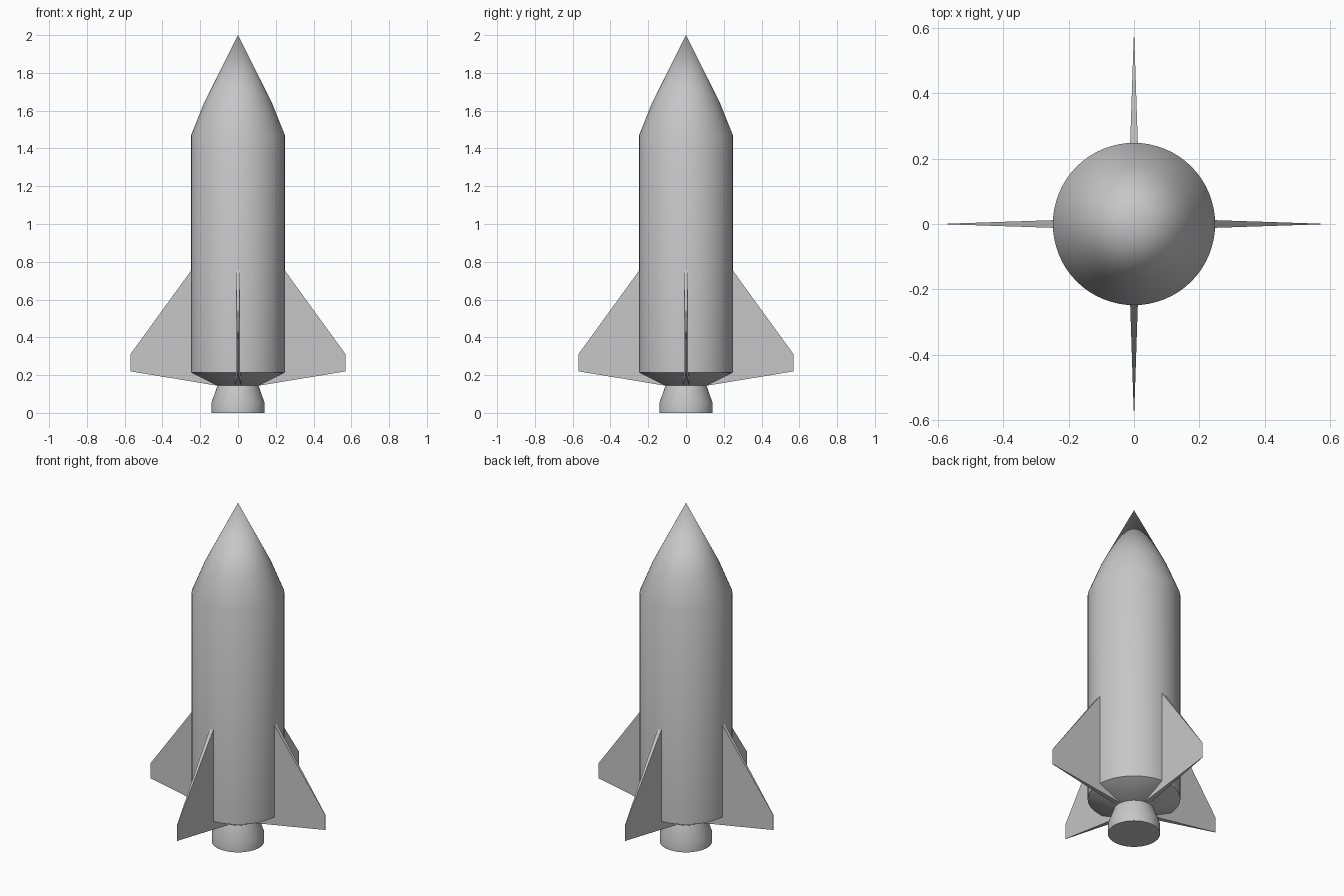
import bpy, bmesh, math
from mathutils import Matrix

cube = bpy.data.objects.get("Cube")
if cube:
    bpy.data.objects.remove(cube, do_unlink=True)

GREY = (0.57, 0.57, 0.57, 1)
grey = bpy.data.materials.new("plain grey")
grey.use_nodes = True
grey.diffuse_color = GREY
grey.node_tree.nodes["Principled BSDF"].inputs["Base Color"].default_value = GREY
SIDES = 64


def finish(bm, name, smooth):
    """Turn a bmesh into a named, coloured object."""
    bmesh.ops.remove_doubles(bm, verts=bm.verts, dist=0.0001)
    bmesh.ops.recalc_face_normals(bm, faces=bm.faces)
    mesh = bpy.data.meshes.new(name)
    bm.to_mesh(mesh)
    bm.free()
    mesh.materials.append(grey)
    obj = bpy.data.objects.new(name, mesh)
    bpy.context.collection.objects.link(obj)
    if smooth:
        bpy.ops.object.select_all(action="DESELECT")
        obj.select_set(True)
        bpy.context.view_layer.objects.active = obj
        bpy.ops.object.shade_smooth_by_angle(angle=math.radians(30))
    return obj


def lathe(name, profile):
    """Spin a profile of (radius, height) points around the z axis."""
    bm = bmesh.new()
    verts = [bm.verts.new((r, 0, z)) for r, z in profile]
    edges = [bm.edges.new(pair) for pair in zip(verts, verts[1:])]
    bmesh.ops.spin(bm, geom=verts + edges, cent=(0, 0, 0), axis=(0, 0, 1),
                   angle=math.tau, steps=SIDES, use_duplicate=False)
    return finish(bm, name, True)


def fin(name, angle):
    """Wedge-shaped fin, thick at the root and sharp at the tip."""
    outline = [(0.115, 0.145), (0.57, 0.22), (0.57, 0.31), (0.247, 0.755), (0.115, 0.755)]
    bm = bmesh.new()
    sides = []
    for side in (-1, 1):
        ring = []
        for r, z in outline:
            half = 0.001 + 0.033 * (0.57 - r)
            ring.append(bm.verts.new((r, side * half, z)))
        bm.faces.new(ring)
        sides.append(ring)
    a, b = sides
    for i in range(len(a)):
        j = (i + 1) % len(a)
        bm.faces.new((a[i], a[j], b[j], b[i]))
    bmesh.ops.transform(bm, matrix=Matrix.Rotation(angle, 4, "Z"), verts=bm.verts)
    return finish(bm, name, False)


# Hull with pointed nose and tapered base
lathe("hull", [(0, 0.145), (0.11, 0.145), (0.248, 0.215), (0.248, 1.47),
               (0.18, 1.64), (0, 2)])

# Engine nozzle, closed at the bottom
lathe("nozzle", [(0, 0), (0.14, 0), (0.14, 0.055), (0.108, 0.146), (0, 0.146)])

# Four fins
for i, place in enumerate(("left", "back", "right", "front")):
    fin(place + "_fin", i * math.pi / 2)
